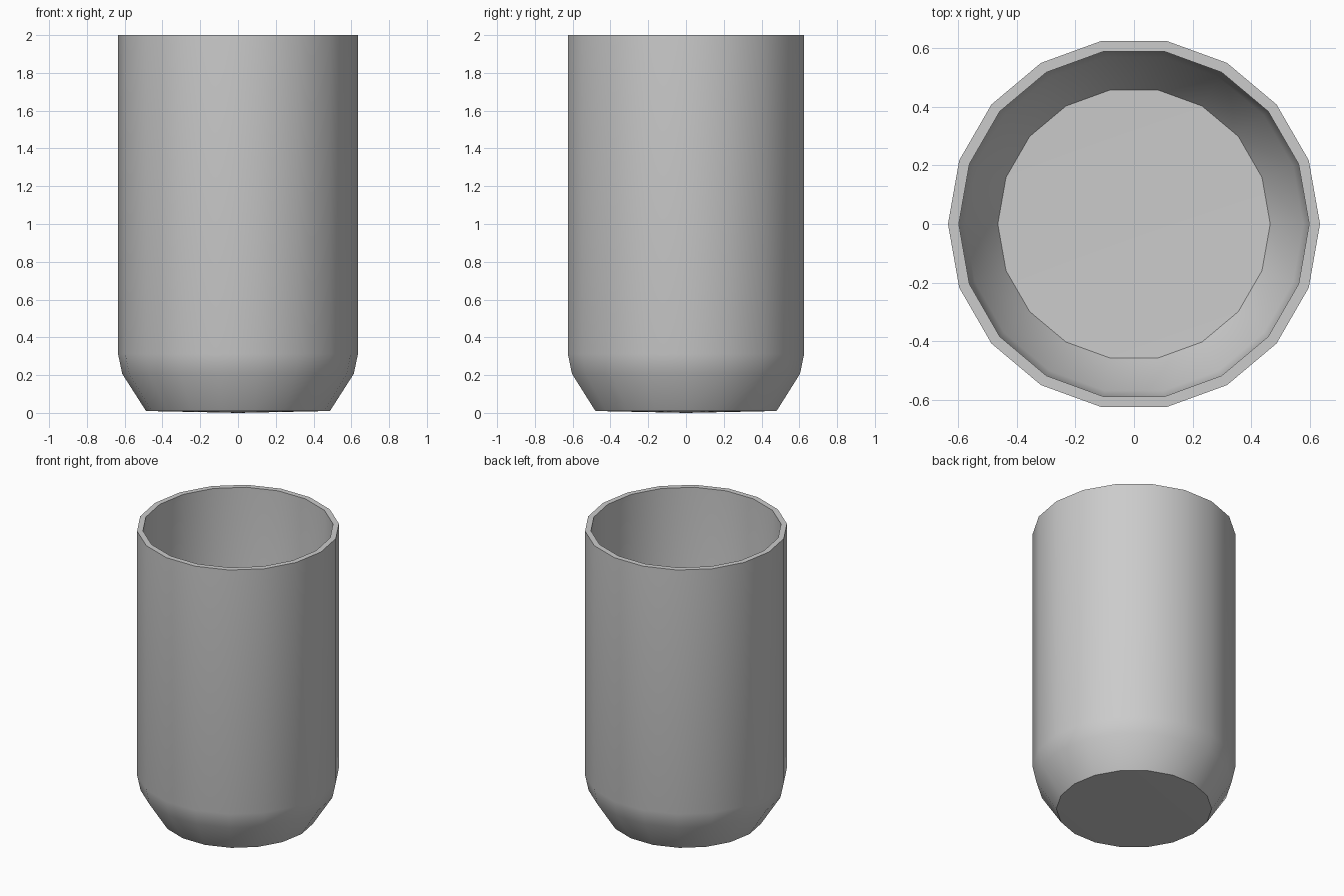
import bpy, bmesh
from math import cos, sin, pi, radians

if "Cube" in bpy.data.objects:
    bpy.data.objects.remove(bpy.data.objects["Cube"])

SIDES = 18

# Cup section (radius, height): outside from base to rim, then inside down to the floor
profile = [(0, 0), (0.487, 0.01), (0.613, 0.207), (0.635, 0.312), (0.635, 2.0),
           (0.598, 2.0), (0.598, 0.316), (0.578, 0.221), (0.465, 0.046), (0, 0.037)]

bm = bmesh.new()
rings = []
for r, z in profile:
    if r == 0:
        rings.append([bm.verts.new((0, 0, z))] * SIDES)
    else:
        rings.append([bm.verts.new((r * cos(2 * pi * i / SIDES), r * sin(2 * pi * i / SIDES), z))
                      for i in range(SIDES)])

# Skin between neighbouring rings (triangles at the two centre points)
for a, b in zip(rings, rings[1:]):
    for i in range(SIDES):
        j = (i + 1) % SIDES
        bm.faces.new(list(dict.fromkeys((a[i], a[j], b[j], b[i]))))
bmesh.ops.recalc_face_normals(bm, faces=bm.faces)

mesh = bpy.data.meshes.new("cup")
bm.to_mesh(mesh)
bm.free()
cup = bpy.data.objects.new("cup", mesh)
bpy.context.collection.objects.link(cup)

# Smooth walls, crisp rim and base edges
bpy.context.view_layer.objects.active = cup
cup.select_set(True)
bpy.ops.object.shade_smooth_by_angle(angle=radians(35))
